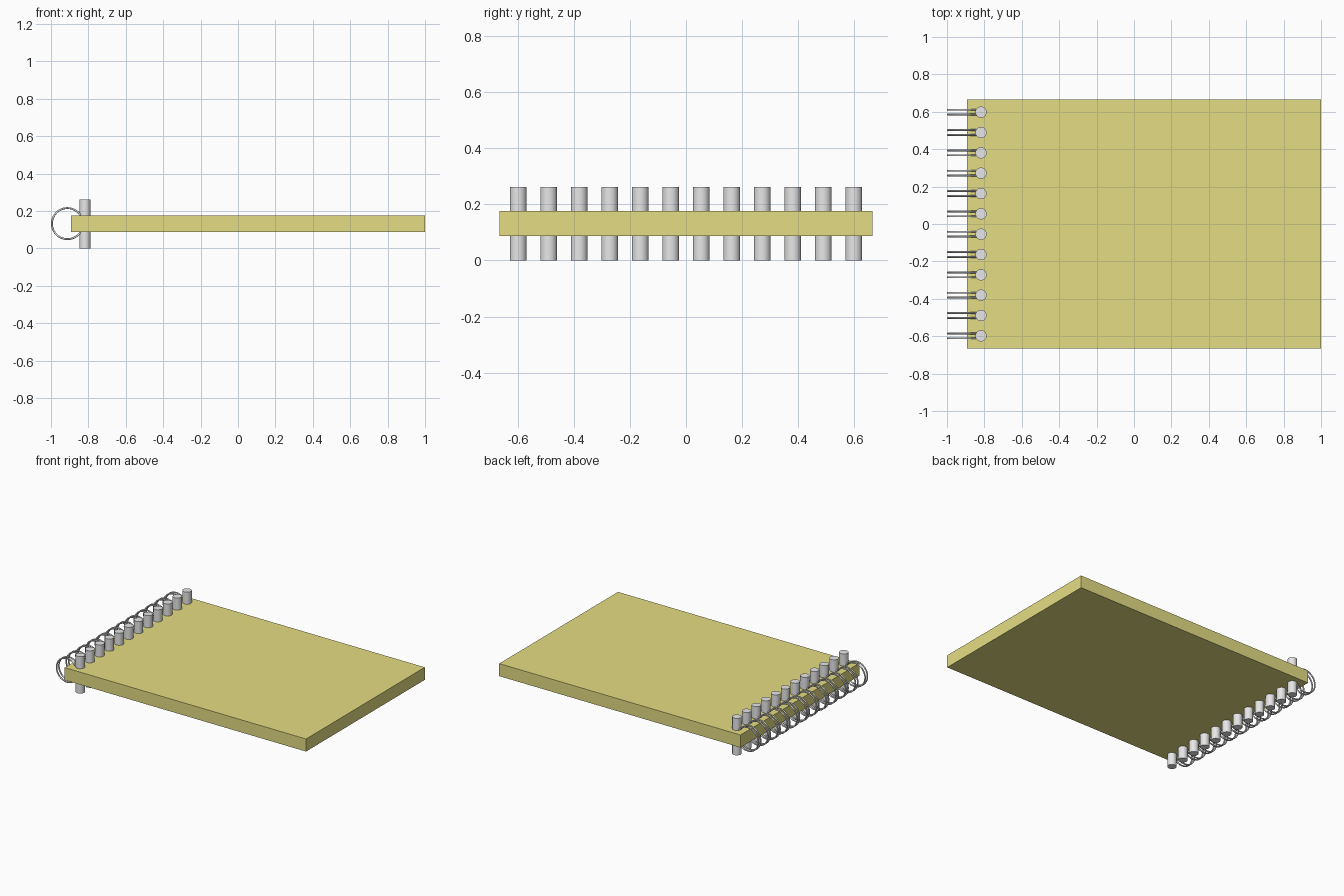
import bpy, math

if "Cube" in bpy.data.objects:
    bpy.data.objects.remove(bpy.data.objects["Cube"])

def material(name, rgb):
    m = bpy.data.materials.new(name)
    m.diffuse_color = (*rgb, 1)
    m.use_nodes = True
    m.node_tree.nodes["Principled BSDF"].inputs["Base Color"].default_value = m.diffuse_color
    return m

cover = material("khaki_cover", (0.78, 0.72, 0.23))
metal = material("light_metal", (0.80, 0.80, 0.80))

def finish(name, mat, smooth=False):
    ob = bpy.context.object
    ob.name = name
    ob.data.materials.append(mat)
    if smooth:
        bpy.ops.object.shade_smooth_by_angle(angle=math.radians(40))
    return ob

# Pad of pages with its cover
bpy.ops.mesh.primitive_cube_add(size=1, location=(0.053, 0, 0.132))
board = finish("notebook_pad", cover)
board.scale = (1.892, 1.33, 0.089)

# Row of pins, each with a pair of binding rings
COUNT, SPAN = 12, 1.196
for i in range(COUNT):
    y = -SPAN / 2 + SPAN * i / (COUNT - 1)
    bpy.ops.mesh.primitive_cylinder_add(vertices=32, radius=0.03, depth=0.262,
                                        location=(-0.818, y, 0.131))
    finish(f"binding_pin_{i + 1}", metal, True)
    for side in (-1, 1):
        bpy.ops.mesh.primitive_torus_add(major_segments=48, minor_segments=10,
                                         major_radius=0.083, minor_radius=0.005,
                                         location=(-0.912, y + side * 0.013, 0.132),
                                         rotation=(math.pi / 2, 0, 0))
        finish(f"binding_ring_{i + 1}_{'front' if side < 0 else 'back'}", metal, True)
